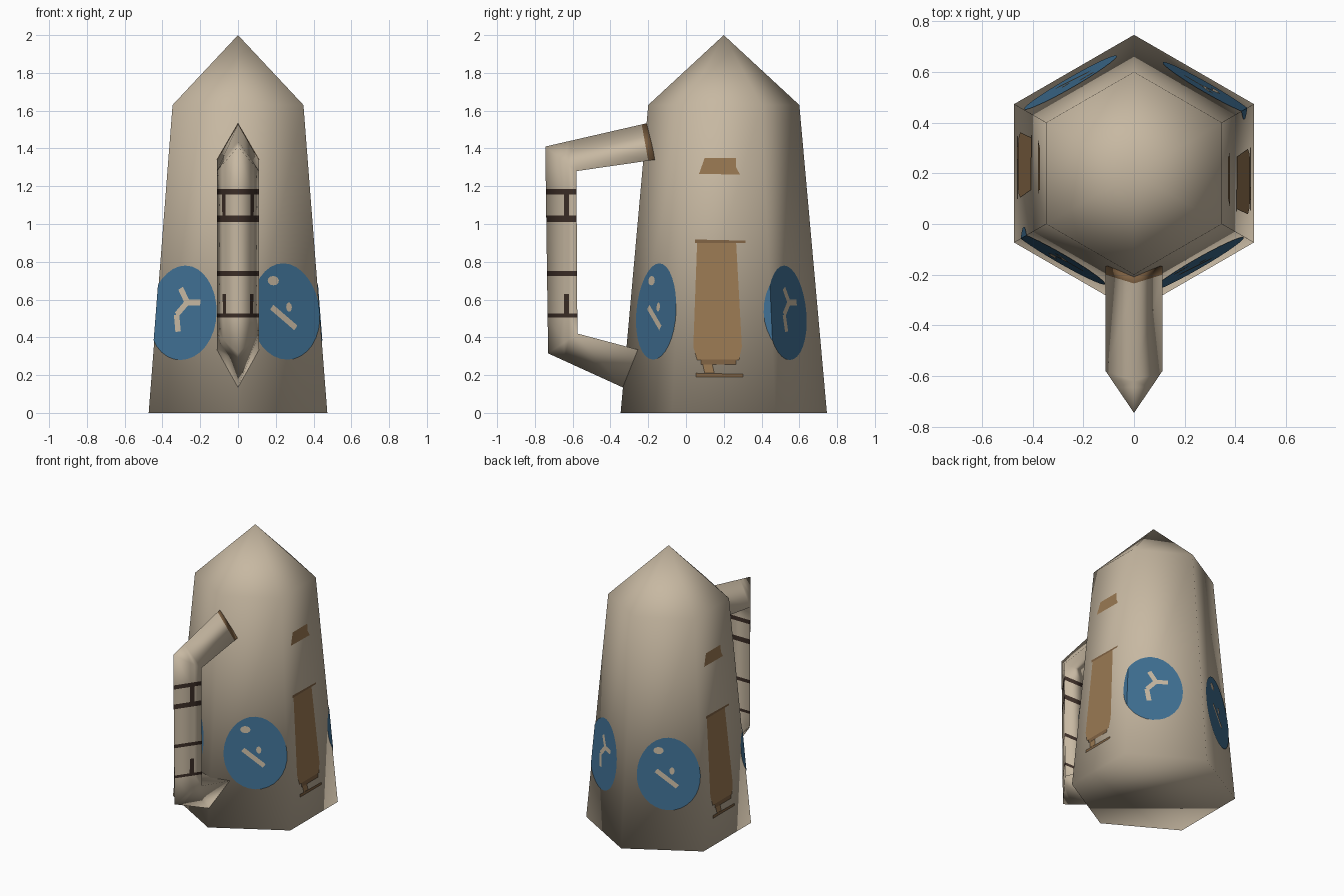
import bpy, bmesh, math
from mathutils import Vector

if "Cube" in bpy.data.objects:
    bpy.data.objects.remove(bpy.data.objects["Cube"])

CY = 0.2          # body axis in y
EAVE, APEX = 1.63, 2.0


def material(name, rgb):
    m = bpy.data.materials.new(name)
    m.diffuse_color = (*rgb, 1)
    m.use_nodes = True
    m.node_tree.nodes["Principled BSDF"].inputs["Base Color"].default_value = m.diffuse_color
    return m


STONE = material("pale stone", (0.57, 0.48, 0.36))
BLUE = material("blue paint", (0.05, 0.16, 0.29))
BROWN = material("brown paint", (0.32, 0.19, 0.085))
UMBER = material("umber paint", (0.21, 0.12, 0.055))
DARK = material("dark paint", (0.045, 0.027, 0.02))


def finish(bm, name, mats, smooth=False):
    me = bpy.data.meshes.new(name)
    bm.normal_update()
    for f in bm.faces:
        f.smooth = smooth
    bm.to_mesh(me)
    bm.free()
    for m in mats:
        me.materials.append(m)
    ob = bpy.data.objects.new(name, me)
    bpy.context.collection.objects.link(ob)
    return ob


def radius(z):
    return 0.546 - 0.146 * z / EAVE


def wall(a, z, off=0.0):
    """Point on the hexagonal wall; a counts faces around from the front corner."""
    k = math.floor(a + 1e-6)
    r = radius(z) + off
    c = [Vector((r * math.sin(math.pi / 3 * i), CY - r * math.cos(math.pi / 3 * i), z))
         for i in (k, k + 1)]
    return c[0].lerp(c[1], a - k)


# Body: tapered hexagonal tower with a pointed roof
bm = bmesh.new()
low = [bm.verts.new(wall(k, 0)) for k in range(6)]
top = [bm.verts.new(wall(k, EAVE)) for k in range(6)]
tip = bm.verts.new((0, CY, APEX))
bm.faces.new(low[::-1])
for k in range(6):
    j = (k + 1) % 6
    bm.faces.new((low[k], low[j], top[j], top[k]))
    bm.faces.new((top[k], top[j], tip))
finish(bm, "body", [STONE], True)

# Handle: triangular tube, each ring = ridge (y, z) then base edge (y, z)
rings = [(-0.20, 1.535, -0.165, 1.34), (-0.745, 1.41, -0.58, 1.28),
         (-0.73, 0.315, -0.575, 0.42), (-0.335, 0.135, -0.255, 0.335)]
HW = 0.112
bm = bmesh.new()
loops = [[bm.verts.new(p) for p in ((0, y0, z0), (HW, y1, z1), (-HW, y1, z1))]
         for y0, z0, y1, z1 in rings]
for p, q in zip(loops, loops[1:]):
    for i in range(3):
        j = (i + 1) % 3
        bm.faces.new((p[i], p[j], q[j], q[i]))
bm.faces.new(loops[0])
bm.faces.new(loops[-1])
bmesh.ops.recalc_face_normals(bm, faces=bm.faces[:])


def cut(co, no):
    bmesh.ops.bisect_plane(bm, geom=bm.verts[:] + bm.edges[:] + bm.faces[:],
                           dist=1e-5, plane_co=co, plane_no=no)


# Painted bands and uprights on the grip, brown collar at the upper end
bands = [(1.155, 1.185), (1.01, 1.045), (0.725, 0.75), (0.505, 0.525)]
gaps = [(1.045, 1.155), (0.525, 0.63)]
for z in sorted({v for pair in bands + gaps for v in pair}):
    cut((0, 0, z), (0, 0, 1))
for y in (-0.645, -0.62):
    cut((0, y, 0), (0, 1, 0))
collar_co, collar_no = Vector((0, -0.235, 1.53)), Vector((0, 0.195, 0.035)).normalized()
cut(collar_co, collar_no)
for f in bm.faces:
    c = f.calc_center_median()
    if (c - collar_co).dot(collar_no) > 0 and c.z > 1.3:
        f.material_index = 2
    elif any(a < c.z < b for a, b in bands):
        f.material_index = 1
    elif any(a < c.z < b for a, b in gaps) and -0.645 < c.y < -0.62:
        f.material_index = 1
finish(bm, "handle", [STONE, DARK, UMBER], True)


def decal(name, pts, mat, off):
    """Flat painted patch wrapped on the wall; repeated half a turn round."""
    for half in (0, 3):
        d = bmesh.new()
        d.faces.new([d.verts.new((a + half, 0, z)) for a, z in pts])
        for k in range(10):
            bmesh.ops.bisect_plane(d, geom=d.verts[:] + d.edges[:] + d.faces[:],
                                   dist=1e-5, plane_co=(k, 0, 0), plane_no=(1, 0, 0))
        for v in d.verts:
            v.co = wall(v.co.x, v.co.z, off)
        finish(d, name + ("_rear" if half else "_front"), [mat])


def oval(a, z, ra, rz, n=32):
    return [(a + ra * math.cos(t), z + rz * math.sin(t))
            for t in (2 * math.pi * i / n for i in range(n))]


def bar(a0, z0, a1, z1, w=0.032):
    """Thick stroke between two points (0.5 units per face step)."""
    dx, dz = (a1 - a0) * 0.5, z1 - z0
    s = w / 2 / math.hypot(dx, dz)
    ox, oz = -dz * s / 0.5, dx * s
    return [(a0 - ox, z0 - oz), (a1 - ox, z1 - oz), (a1 + ox, z1 + oz), (a0 + ox, z0 + oz)]


# Blue roundels with abstract pale strokes
decal("roundel_a", oval(0.575, 0.537, 0.42, 0.255), BLUE, 0.004)
decal("roundel_b", oval(5.33, 0.53, 0.41, 0.25), BLUE, 0.004)
decal("fleck_a", oval(0.44, 0.70, 0.07, 0.025, 12), STONE, 0.007)
decal("fleck_b", oval(0.62, 0.56, 0.035, 0.025, 10), STONE, 0.007)
decal("stroke_a", bar(0.41, 0.56, 0.69, 0.45), STONE, 0.007)
for i, s in enumerate([(5.29, 0.66, 5.38, 0.585), (5.38, 0.585, 5.54, 0.585),
                       (5.38, 0.585, 5.26, 0.52), (5.26, 0.52, 5.29, 0.43)]):
    decal(f"stroke_b{i}", bar(*s), STONE, 0.007 + i * 0.0004)


# Brown side panels, given as (y, z) on the right face
def side(name, pts, mat, off=0.004):
    decal(name, [(1.5 + (y - CY) / radius(z), z) for y, z in pts], mat, off)


side("door_panel", [(0.06, 0.28), (0.28, 0.28), (0.295, 0.35), (0.265, 0.9),
                    (0.06, 0.9), (0.04, 0.35)], BROWN)
side("door_lintel", [(0.05, 0.9), (0.315, 0.9), (0.315, 0.912), (0.05, 0.918)], UMBER)
side("door_sill", [(0.08, 0.255), (0.265, 0.255), (0.265, 0.283), (0.08, 0.283)], UMBER, 0.006)
side("door_neck", [(0.10, 0.21), (0.15, 0.21), (0.14, 0.255), (0.09, 0.255)], BROWN)
side("door_step", [(0.055, 0.19), (0.30, 0.19), (0.30, 0.205), (0.055, 0.21)], UMBER)
side("window_panel", [(0.07, 1.265), (0.285, 1.262), (0.265, 1.30), (0.265, 1.35),
                      (0.10, 1.35)], BROWN)
